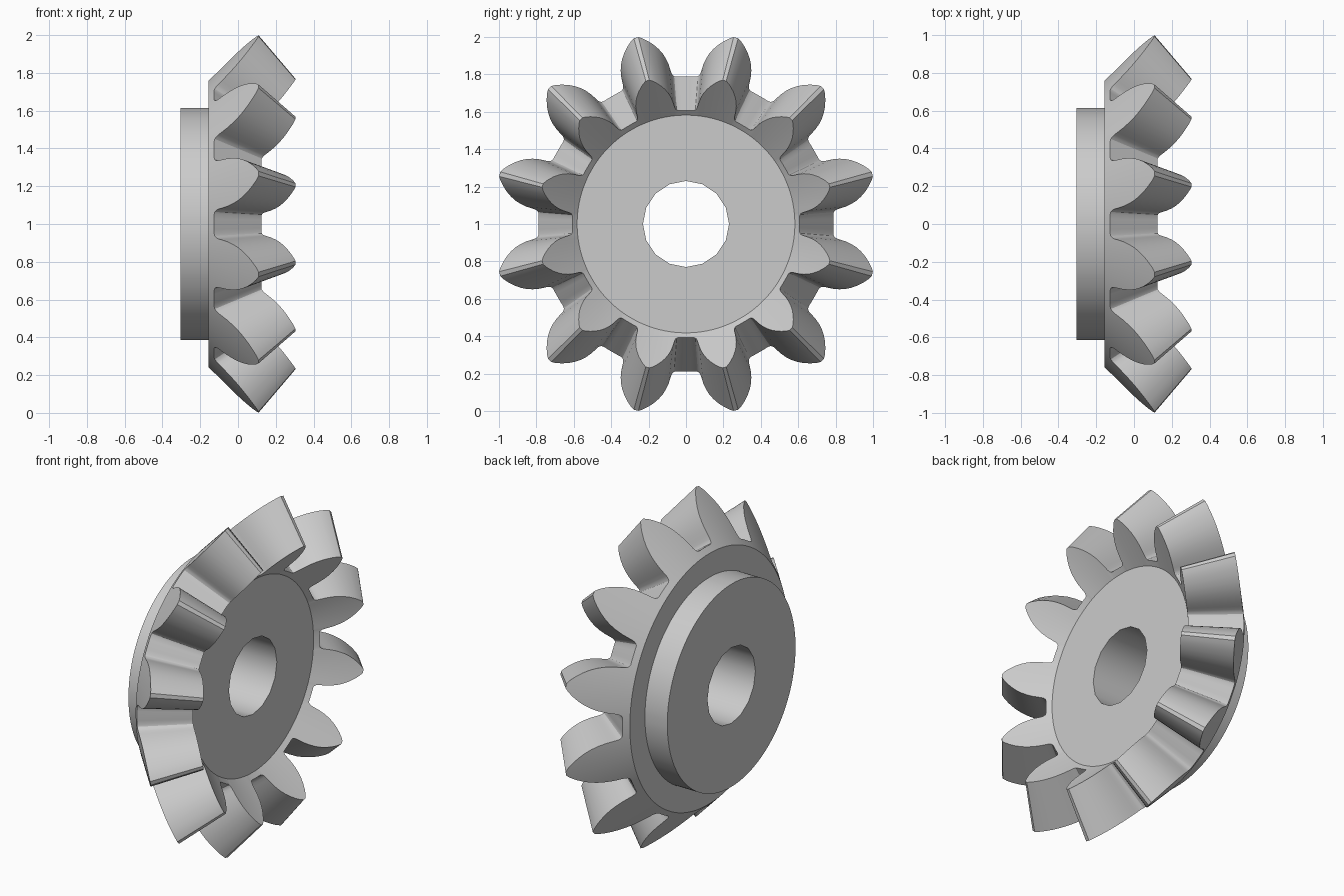
import bpy, bmesh
from math import sin, cos, pi, radians

if "Cube" in bpy.data.objects:
    bpy.data.objects.remove(bpy.data.objects["Cube"])

TEETH = 12
APEX, K = 0.958, 0.77          # cone apex on the axis, inner / outer tooth scale

# Right half of one tooth on the back cone: (half angle in degrees, radius)
HALF = [(0.7, 1.031), (1.9, 1.018), (3.3, 0.998), (4.8, 0.973), (6.1, 0.947),
        (7.2, 0.92), (8.1, 0.89), (8.8, 0.858), (9.2, 0.83), (9.45, 0.812),
        (9.8, 0.801), (10.4, 0.793), (11.2, 0.79), (13.0, 0.79)]
TOOTH = [(-a, r) for a, r in reversed(HALF)] + HALF

# Full outline as (angle, radius), teeth straddling the vertical
OUTLINE = [(radians(15 + 30 * i + a), r) for i in range(TEETH) for a, r in TOOTH]


def back_cone_x(r):
    return -0.155 + (r - 0.76) * 0.974


def circle(x, radius):
    return [(x, radius, a) for a, _ in OUTLINE]


# Loops from hub back to front face
outer = [(back_cone_x(r), r, a) for a, r in OUTLINE]
inner = [(APEX - (APEX - x) * K, r * K, a) for x, r, a in outer]
loops = [circle(-0.305, 0.615), circle(-0.155, 0.615), circle(-0.155, 0.76),
         outer, inner, circle(0.10, 0.582)]

# Gear solid: loft the loops and cap both ends
bm = bmesh.new()
rings = [[bm.verts.new((x, r * sin(a), 1 + r * cos(a))) for x, r, a in lp] for lp in loops]
n = len(OUTLINE)
for p, q in zip(rings, rings[1:]):
    for i in range(n):
        j = (i + 1) % n
        bm.faces.new((p[i], p[j], q[j], q[i]))
bm.faces.new(rings[0])
bm.faces.new(rings[-1])
bmesh.ops.recalc_face_normals(bm, faces=bm.faces[:])
mesh = bpy.data.meshes.new("bevel_gear")
bm.to_mesh(mesh)
bm.free()
gear = bpy.data.objects.new("bevel_gear", mesh)
bpy.context.collection.objects.link(gear)

# Shaft bore
bpy.ops.mesh.primitive_cylinder_add(vertices=16, radius=0.23, depth=2,
                                    location=(0, 0, 1), rotation=(0, pi / 2, 0))
cutter = bpy.context.object
cutter.name = "bore_cutter"
cutter.hide_render = True
mod = gear.modifiers.new("bore", 'BOOLEAN')
mod.operation = 'DIFFERENCE'
mod.solver = 'EXACT'
mod.object = cutter

bpy.ops.object.select_all(action='DESELECT')
gear.select_set(True)
bpy.context.view_layer.objects.active = gear
bpy.ops.object.modifier_apply(modifier="bore")
bpy.data.objects.remove(cutter)
bpy.ops.object.shade_smooth_by_angle(angle=radians(30))
